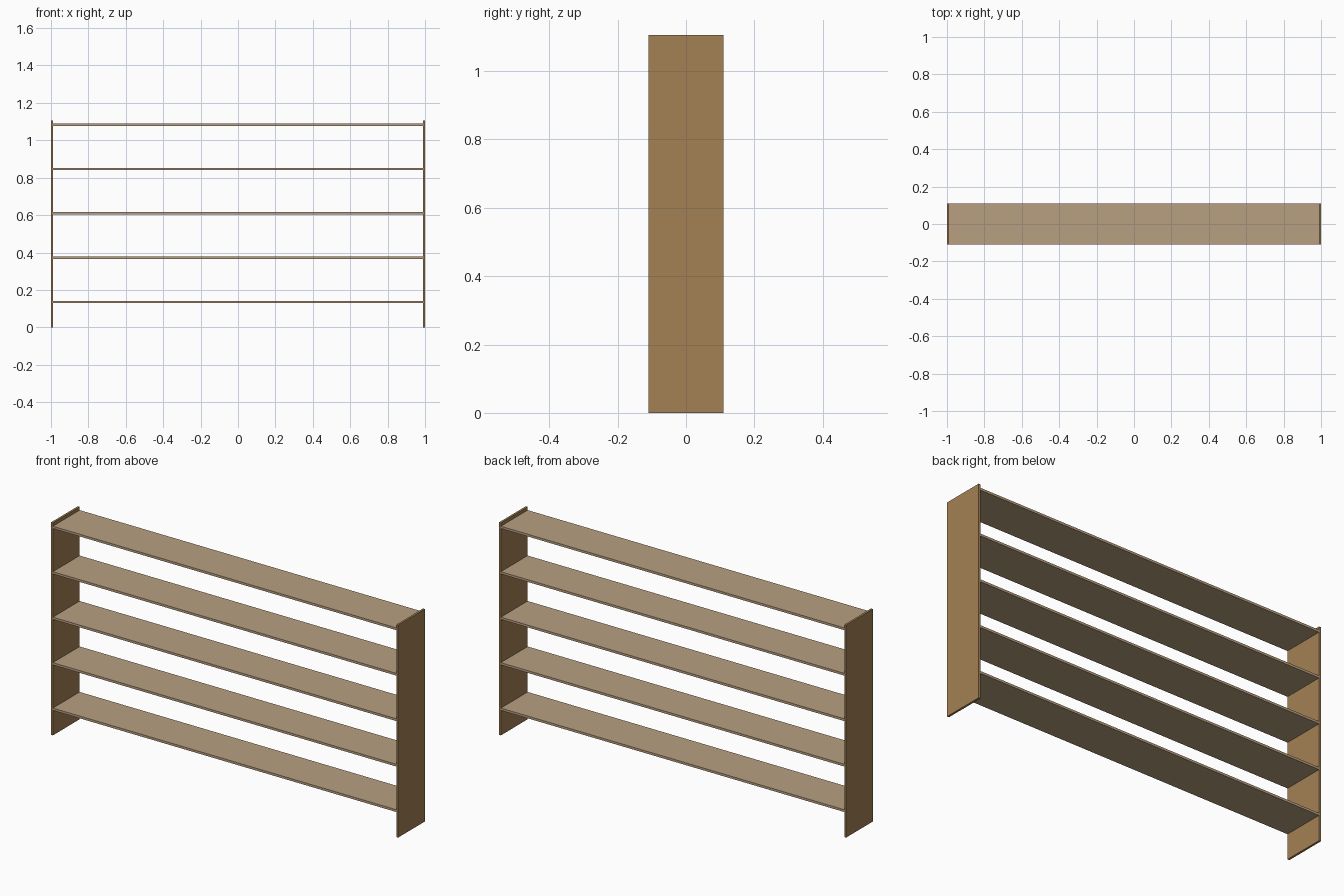
import bpy

if "Cube" in bpy.data.objects:
    bpy.data.objects.remove(bpy.data.objects["Cube"])

W, D, H = 2.0, 0.22, 1.106   # overall size
T_SIDE, T_SHELF = 0.011, 0.012


def wood(name, rgb):
    m = bpy.data.materials.new(name)
    m.diffuse_color = (*rgb, 1)
    m.use_nodes = True
    m.node_tree.nodes["Principled BSDF"].inputs["Base Color"].default_value = m.diffuse_color
    return m


def board(name, centre, size, mat):
    bpy.ops.mesh.primitive_cube_add(size=1, location=centre)
    ob = bpy.context.object
    ob.name = name
    ob.scale = size
    bpy.ops.object.transform_apply(location=False, rotation=False, scale=True)
    ob.data.materials.append(mat)


side_wood = wood("side_wood", (0.37, 0.22, 0.09))
shelf_wood = wood("shelf_wood", (0.48, 0.35, 0.22))

# Two upright side panels
for name, s in (("left_side", -1), ("right_side", 1)):
    board(name, (s * (W - T_SIDE) / 2, 0, H / 2), (T_SIDE, D, H), side_wood)

# Five evenly spaced shelves between the sides
for i in range(5):
    board(f"shelf_{i + 1}", (0, 0, 0.136 + i * 0.2367),
          (W - 2 * T_SIDE, D, T_SHELF), shelf_wood)
